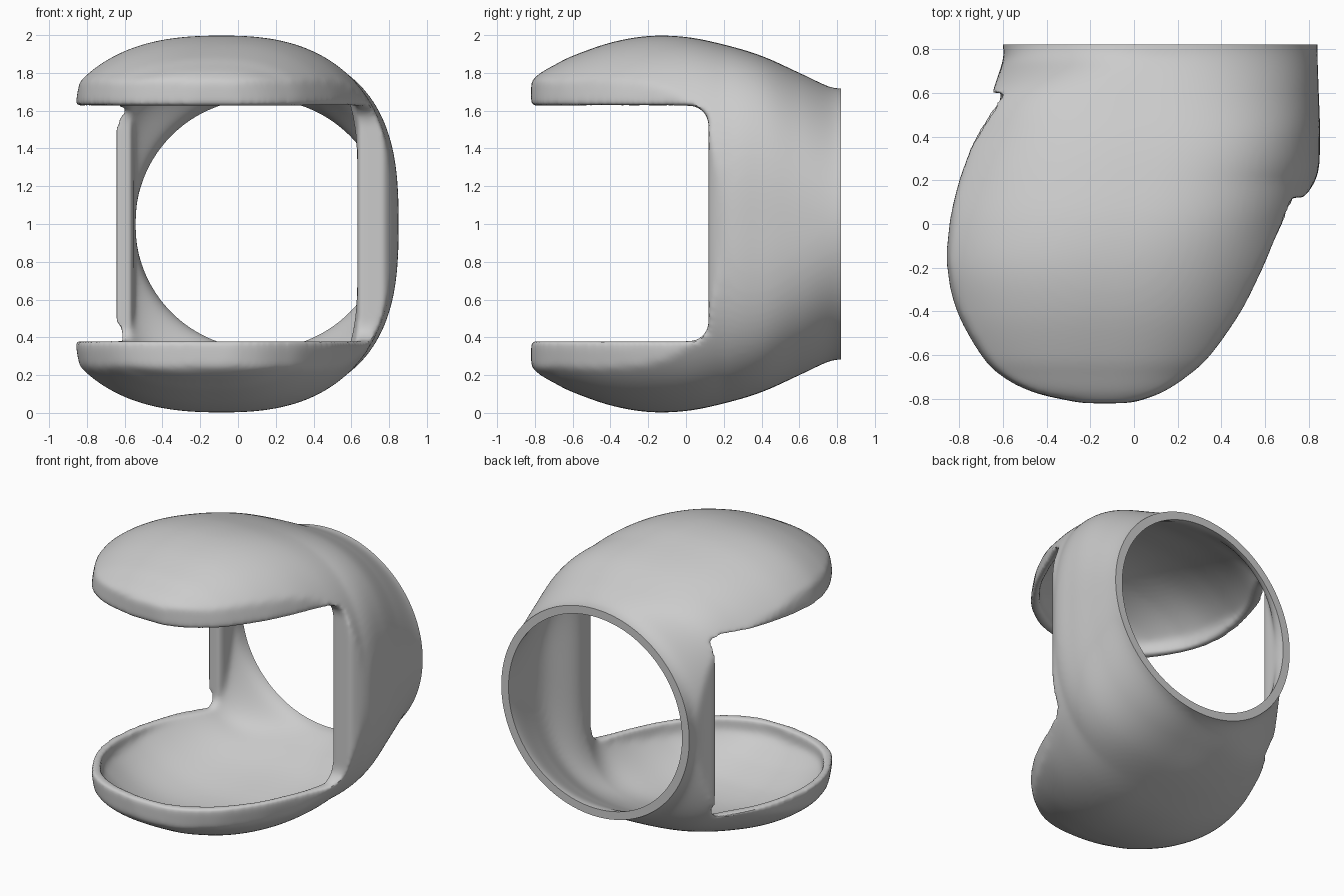
import bpy
import bmesh
import math
from mathutils import Vector

if "Cube" in bpy.data.objects:
    bpy.data.objects.remove(bpy.data.objects["Cube"])

WALL = 0.055
SIDES = 144
STEPS = 8
BACK = 0.82

# Cross-sections from front to back: y, right edge, left edge, half height,
# crown x, right and left squareness, right and left flare of the dome
SECTIONS = [
    (-.82, -.22, -.05, .75, -.13, 2.5, 2.5, 3, 3),
    (-.81, -.29, .02, .765, -.13, 2.5, 2.5, 2.8, 2.8),
    (-.77, -.46, .13, .8, -.13, 2.5, 2.5, 2.15, 2.15),
    (-.7, -.6, .24, .84, -.13, 2.5, 2.5, 1.7, 1.7),
    (-.6, -.7, .35, .89, -.13, 2.5, 2.5, 1.5, 1.5),
    (-.4, -.81, .49, .96, -.12, 2.5, 2.5, 1.34, 1.34),
    (-.2, -.855, .59, .995, -.1, 2.5, 2.5, 1.29, 1.27),
    (0, -.845, .68, .99, -.05, 2.5, 2.6, 1.27, 1.17),
    (.2, -.8, .83, .95, 0, 2.6, 2.65, 1.23, 1),
    (.4, -.73, .85, .89, .05, 2.8, 2.75, 1.18, 1),
    (.6, -.65, .845, .8, .09, 3.2, 2.4, 1.1, 1),
    (.75, -.6, .84, .73, .12, 2.3, 2.1, 1, 1),
    (.82, -.6, .84, .717, .12, 2, 2, 1, 1),
    (.9, -.6, .84, .717, .12, 2, 2, 1, 1),
]


def spline(rows):
    """Smooth curve through all the rows of numbers."""
    ext = [rows[0]] + rows + [rows[-1]]
    result = []
    for a, b, c, d in zip(ext, ext[1:], ext[2:], ext[3:]):
        for s in range(STEPS):
            t = s / STEPS
            result.append([
                q + t / 2 * (r - p + t * (2*p - 5*q + 4*r - v + t * (3*(q - r) + v - p)))
                for p, q, r, v in zip(a, b, c, d)])
    result.append(list(rows[-1]))
    return result


def bump(y, centre, width):
    return math.exp(-((y - centre) / width) ** 2)


def thicken(row):
    """Section of the inner skin; the walls are thicker beside the opening."""
    y, right, left, half, crown, square_r, square_l, flare_r, flare_l = row
    side = bump(y, .24, .17)
    post = bump(y, .62, .08)
    tip = min(max((-y - .4) / .42, 0), 1)
    return (y + WALL * tip,
            min(right + WALL + .03 * post, crown - .03),
            max(left - WALL - .15 * side, crown + .03),
            half - WALL, crown, square_r + post, square_l + 1.5 * side,
            flare_r, flare_l)


def ring(row):
    """Closed loop of points; a flared dome is clipped to a steep rim band."""
    y, right, left, half, crown, square_r, square_l, flare_r, flare_l = row
    points = []
    for i in range(SIDES):
        angle = math.tau * i / SIDES
        c, s = math.cos(angle), math.sin(angle)
        if c > 0:
            edge, p, flare = left - crown, square_l, max(flare_l, 1)
        else:
            edge, p, flare = crown - right, square_r, max(flare_r, 1)
        r = (abs(c) ** p + abs(s) ** p) ** (-1 / p)
        z = half * r * s
        lean = .2 * max(abs(z) - .66, 0) * min(flare - 1, .3) / .3
        limit = max(edge - lean, edge * .7)
        x = math.copysign(min(edge * flare * r * abs(c), limit), c)
        points.append(Vector((crown + x, y, 1 + z)))
    return points


def object_from(bm, name):
    bmesh.ops.recalc_face_normals(bm, faces=bm.faces[:])
    mesh = bpy.data.meshes.new(name)
    bm.to_mesh(mesh)
    bm.free()
    obj = bpy.data.objects.new(name, mesh)
    bpy.context.collection.objects.link(obj)
    return obj


def cutter(name, low, high, radius=0):
    """Box whose edges along x can be rounded."""
    bm = bmesh.new()
    bmesh.ops.create_cube(bm, size=1)
    low, high = Vector(low), Vector(high)
    for v in bm.verts:
        v.co = (low + high) / 2 + v.co * (high - low)
    if radius:
        along_x = [e for e in bm.edges
                   if abs(e.verts[0].co.x - e.verts[1].co.x) > .01]
        bmesh.ops.bevel(bm, geom=along_x, offset=radius, segments=10,
                        profile=.5, affect='EDGES')
    obj = object_from(bm, name)
    obj.hide_render = True
    return obj


def cut(target, tool):
    mod = target.modifiers.new(tool.name, 'BOOLEAN')
    mod.operation = 'DIFFERENCE'
    mod.solver = 'EXACT'
    mod.object = tool


# Hollow shell: outer skin to the back, then the inner skin to the front
outer = spline(SECTIONS)
inner = [thicken(row) for row in reversed(outer)]
bm = bmesh.new()
loops = [[bm.verts.new(p) for p in ring(row)] for row in outer + inner]
for a, b in zip(loops, loops[1:]):
    for i in range(SIDES):
        j = (i + 1) % SIDES
        bm.faces.new((a[i], a[j], b[j], b[i]))
bm.faces.new(loops[0])
bm.faces.new(loops[-1])
shell = object_from(bm, "hollow_shell")

# Wraparound opening: reaches much further back on the right side
tools = [
    cutter("left_opening", (.2, -1.2, .38), (1.2, .12, 1.625), .1),
    cutter("right_opening", (-1.2, -1.2, .38), (.25, .6, 1.625), .08),
    cutter("back_trim", (-2, BACK, -1), (2, 1.5, 3)),
]
cut(shell, tools[0])
cut(shell, tools[1])

# Soften the rims, then trim the round back opening flat and crisp
remesh = shell.modifiers.new("even_mesh", 'REMESH')
remesh.mode = 'VOXEL'
remesh.voxel_size = .015
soften = shell.modifiers.new("soft_rims", 'SMOOTH')
soften.factor = .5
soften.iterations = 12
cut(shell, tools[2])

# Single grey plastic colour
grey = bpy.data.materials.new("light_grey")
grey.use_nodes = True
colour = (.6, .6, .6, 1)
grey.diffuse_color = colour
grey.node_tree.nodes["Principled BSDF"].inputs["Base Color"].default_value = colour
shell.data.materials.append(grey)

# Apply the modifiers and remove the helpers
bpy.ops.object.select_all(action='DESELECT')
shell.select_set(True)
bpy.context.view_layer.objects.active = shell
bpy.ops.object.convert(target='MESH')
for tool in tools:
    bpy.data.objects.remove(tool)
if not shell.data.materials:
    shell.data.materials.append(grey)
bpy.ops.object.shade_smooth_by_angle(angle=math.radians(40))
